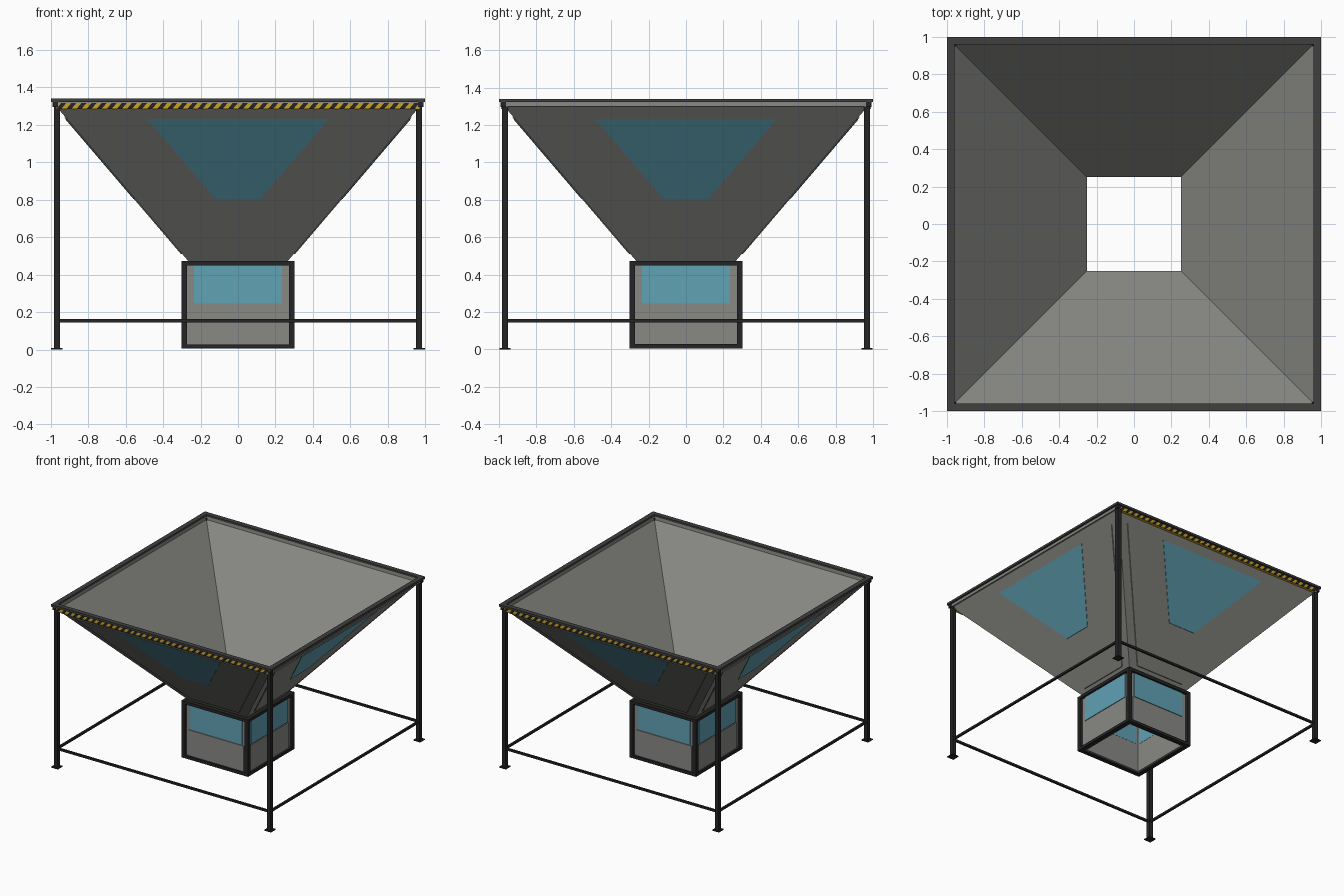
import bpy, bmesh, math
from mathutils import Matrix

if "Cube" in bpy.data.objects:
    bpy.data.objects.remove(bpy.data.objects["Cube"])


def material(name, r, g, b):
    m = bpy.data.materials.new(name)
    m.diffuse_color = (r, g, b, 1)
    m.use_nodes = True
    m.node_tree.nodes["Principled BSDF"].inputs["Base Color"].default_value = m.diffuse_color
    return m


BLACK = material("black_steel", 0.018, 0.018, 0.02)
RIM = material("rim_steel", 0.05, 0.05, 0.05)
SHEET = material("sheet_metal", 0.25, 0.25, 0.235)
GLASS = material("blue_panel", 0.12, 0.36, 0.46)
YELLOW = material("warning_yellow", 0.6, 0.36, 0.02)


def finish(name, bm, mat):
    bmesh.ops.recalc_face_normals(bm, faces=bm.faces)
    me = bpy.data.meshes.new(name)
    bm.to_mesh(me)
    bm.free()
    me.materials.append(mat)
    ob = bpy.data.objects.new(name, me)
    bpy.context.collection.objects.link(ob)
    return ob


def add_box(bm, x0, x1, y0, y1, z0, z1):
    m = Matrix.Translation(((x0 + x1) / 2, (y0 + y1) / 2, (z0 + z1) / 2))
    m = m @ Matrix.Diagonal((x1 - x0, y1 - y0, z1 - z0, 1))
    bmesh.ops.create_cube(bm, size=1, matrix=m)


def add_prism(bm, back, front):
    a = [bm.verts.new(p) for p in back]
    b = [bm.verts.new(p) for p in front]
    bm.faces.new(a)
    bm.faces.new(b[::-1])
    n = len(a)
    for i in range(n):
        bm.faces.new((a[i], a[(i + 1) % n], b[(i + 1) % n], b[i]))


def four_sides(bm, steps=(1, 2, 3)):
    """Repeat the front side's geometry around z."""
    src = bm.verts[:] + bm.edges[:] + bm.faces[:]
    for k in steps:
        new = bmesh.ops.duplicate(bm, geom=src)["geom"]
        bmesh.ops.rotate(bm, verts=[v for v in new if isinstance(v, bmesh.types.BMVert)],
                         cent=(0, 0, 0), matrix=Matrix.Rotation(k * math.pi / 2, 3, 'Z'))


def square_shell(name, profile, mat):
    """Closed (half width, z) profile swept round a square."""
    bm = bmesh.new()
    loops = [[bm.verts.new((sx * h, sy * h, z)) for sx, sy in ((-1, -1), (1, -1), (1, 1), (-1, 1))]
             for h, z in profile]
    for i, a in enumerate(loops):
        b = loops[(i + 1) % len(loops)]
        for j in range(4):
            k = (j + 1) % 4
            bm.faces.new((a[j], a[k], b[k], b[j]))
    return finish(name, bm, mat)


def ring(name, inner, outer, z0, z1, mat):
    return square_shell(name, [(inner, z0), (outer, z0), (outer, z1), (inner, z1)], mat)


def boxes(name, items, mat, steps=(1, 2, 3)):
    bm = bmesh.new()
    for b in items:
        add_box(bm, *b)
    four_sides(bm, steps)
    return finish(name, bm, mat)


# Hopper funnel, open at both ends
Z0, Z1, H0, H1 = 0.46, 1.30, 0.255, 0.972
square_shell("hopper_funnel", [(H0, Z0), (H1, Z1), (0.96, 1.325), (0.958, Z1), (0.25, 0.47), (0.25, Z0)], SHEET)


def slope(z):
    return H0 + (z - Z0) * (H1 - H0) / (Z1 - Z0)


def slope_panel(name, top, bottom, z_top, z_bottom, lift, mat):
    pts = [(-bottom, z_bottom), (bottom, z_bottom), (top, z_top), (-top, z_top)]
    bm = bmesh.new()
    add_prism(bm, [(x, -slope(z) + 0.002, z) for x, z in pts],
              [(x, -slope(z) - lift, z) for x, z in pts])
    four_sides(bm)
    return finish(name, bm, mat)


# Raised sheets and blue windows on the slopes
slope_panel("hopper_side_sheet", 0.84, 0.22, 1.24, 0.51, 0.007, SHEET)
slope_panel("hopper_window", 0.485, 0.12, 1.23, 0.805, 0.010, GLASS)

# Top rim and the band below it
ring("hopper_rim", 0.96, 1.0, 1.322, 1.34, RIM)
ring("rim_band", 0.962, 0.984, 1.30, 1.324, SHEET)

# Striped warning strips, front and back
bm = bmesh.new()
add_box(bm, -0.97, 0.97, -0.988, -0.965, 1.286, 1.318)
four_sides(bm, (2,))
finish("warning_strip", bm, YELLOW)
bm = bmesh.new()
count = 36
pitch = 1.94 / count
for i in range(count):
    x = -0.97 + i * pitch
    pts = [(x, 1.286), (x + pitch * 0.5, 1.286), (min(x + pitch, 0.97), 1.318), (x + pitch * 0.5, 1.318)]
    add_prism(bm, [(px, -0.986, z) for px, z in pts], [(px, -0.990, z) for px, z in pts])
four_sides(bm, (2,))
finish("warning_stripes", bm, BLACK)

# Legs with caps and feet, and the low rails
L = 0.967
boxes("legs", [(-L - 0.0165, -L + 0.0165, -L - 0.0165, -L + 0.0165, 0, 1.31)], BLACK)
boxes("leg_caps", [(-0.992, -0.962, -0.992, -0.962, 1.296, 1.323)], BLACK)
boxes("leg_feet", [(-0.998, -0.938, -0.998, -0.938, 0, 0.008)], BLACK)
boxes("low_rails", [(-L, L, -L - 0.008, -L + 0.008, 0.145, 0.162)], BLACK)

# Outlet box: open tube, edge frame, windows and lower plates
ring("outlet_walls", 0.252, 0.28, 0.012, 0.465, SHEET)
ring("outlet_frame_top", 0.268, 0.302, 0.448, 0.472, BLACK)
ring("outlet_frame_bottom", 0.268, 0.302, 0.005, 0.028, BLACK)
boxes("outlet_frame_posts", [(-0.302, -0.272, -0.302, -0.272, 0.005, 0.472)], BLACK)
boxes("outlet_window", [(-0.235, 0.235, -0.286, -0.2505, 0.245, 0.45)], GLASS)
boxes("outlet_lower_plate", [(-0.25, 0.25, -0.286, -0.27, 0.022, 0.238)], SHEET)
